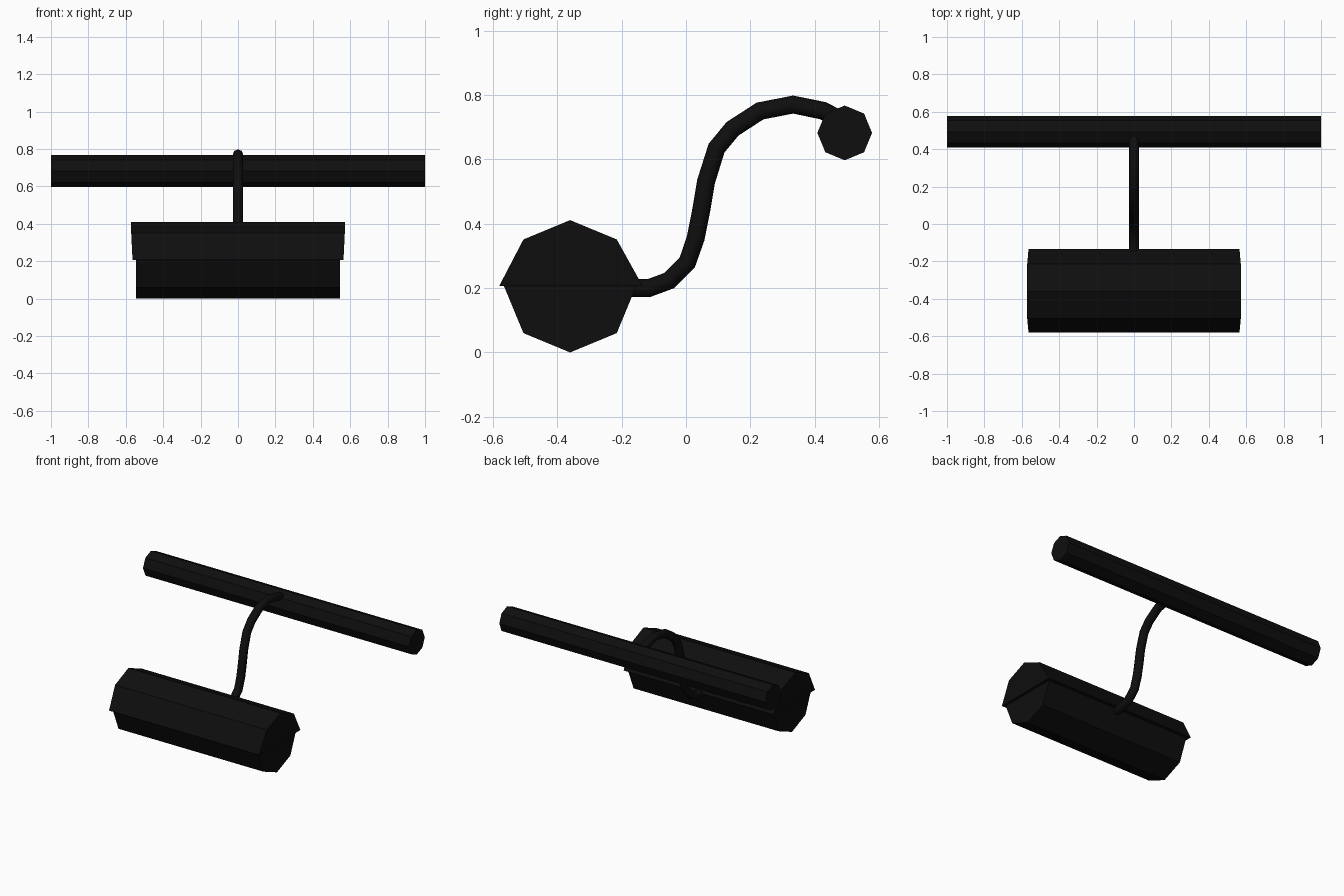
import bpy, bmesh
from math import cos, sin, pi

if "Cube" in bpy.data.objects:
    bpy.data.objects.remove(bpy.data.objects["Cube"], do_unlink=True)

black = bpy.data.materials.new("black_metal")
black.use_nodes = True
colour = (0.0045, 0.0045, 0.0045, 1)
black.diffuse_color = colour
black.node_tree.nodes["Principled BSDF"].inputs["Base Color"].default_value = colour


def add_object(name, data):
    data.materials.append(black)
    obj = bpy.data.objects.new(name, data)
    bpy.context.collection.objects.link(obj)
    return obj


def finish(name, bm):
    bmesh.ops.recalc_face_normals(bm, faces=bm.faces)
    mesh = bpy.data.meshes.new(name)
    bm.to_mesh(mesh)
    bm.free()
    return add_object(name, mesh)


def octagon(y, z, r):
    return [(y + r * cos(i * pi / 4), z + r * sin(i * pi / 4)) for i in range(8)]


def prism(name, profile, half_widths, caps):
    """Closed solid along x from a (y, z) profile, with a half width per point."""
    bm = bmesh.new()
    ends = [[bm.verts.new((s * w, y, z)) for (y, z), w in zip(profile, half_widths)]
            for s in (-1, 1)]
    a, b = ends
    n = len(profile)
    for i in range(n):
        j = (i + 1) % n
        bm.faces.new((a[i], a[j], b[j], b[i]))
    for end in ends:
        for cap in caps:
            bm.faces.new([end[i] for i in cap])
    return finish(name, bm)


# Long wall-side bar
prism("mounting_bar", octagon(0.493, 0.682, 0.085), [1.0] * 8, [range(8)])

# Lamp drum
prism("lamp_drum", octagon(-0.36, 0.205, 0.205), [0.545] * 8, [range(8)])

# Shade over the upper half, flared at its rim with slightly sloping ends
shade = [(-0.58, 0.207), (-0.505, 0.351), (-0.36, 0.411), (-0.215, 0.351), (-0.135, 0.207)]
prism("lamp_shade", shade, [0.564, 0.571, 0.572, 0.571, 0.564],
      [(1, 2, 3), (0, 1, 3, 4)])

# Curved arm joining the drum to the bar
path = [(-0.20, 0.2), (-0.115, 0.2), (-0.053, 0.223), (0.004, 0.28), (0.03, 0.355),
        (0.047, 0.44), (0.062, 0.53), (0.095, 0.635), (0.145, 0.695),
        (0.23, 0.75), (0.333, 0.77), (0.425, 0.751), (0.485, 0.72)]
arm = bpy.data.curves.new("swan_neck_arm", "CURVE")
arm.dimensions = "3D"
arm.bevel_depth = 0.028
arm.bevel_resolution = 2
arm.use_fill_caps = True
line = arm.splines.new("POLY")
line.points.add(len(path) - 1)
for point, (y, z) in zip(line.points, path):
    point.co = (0, y, z, 1)
add_object("swan_neck_arm", arm)
